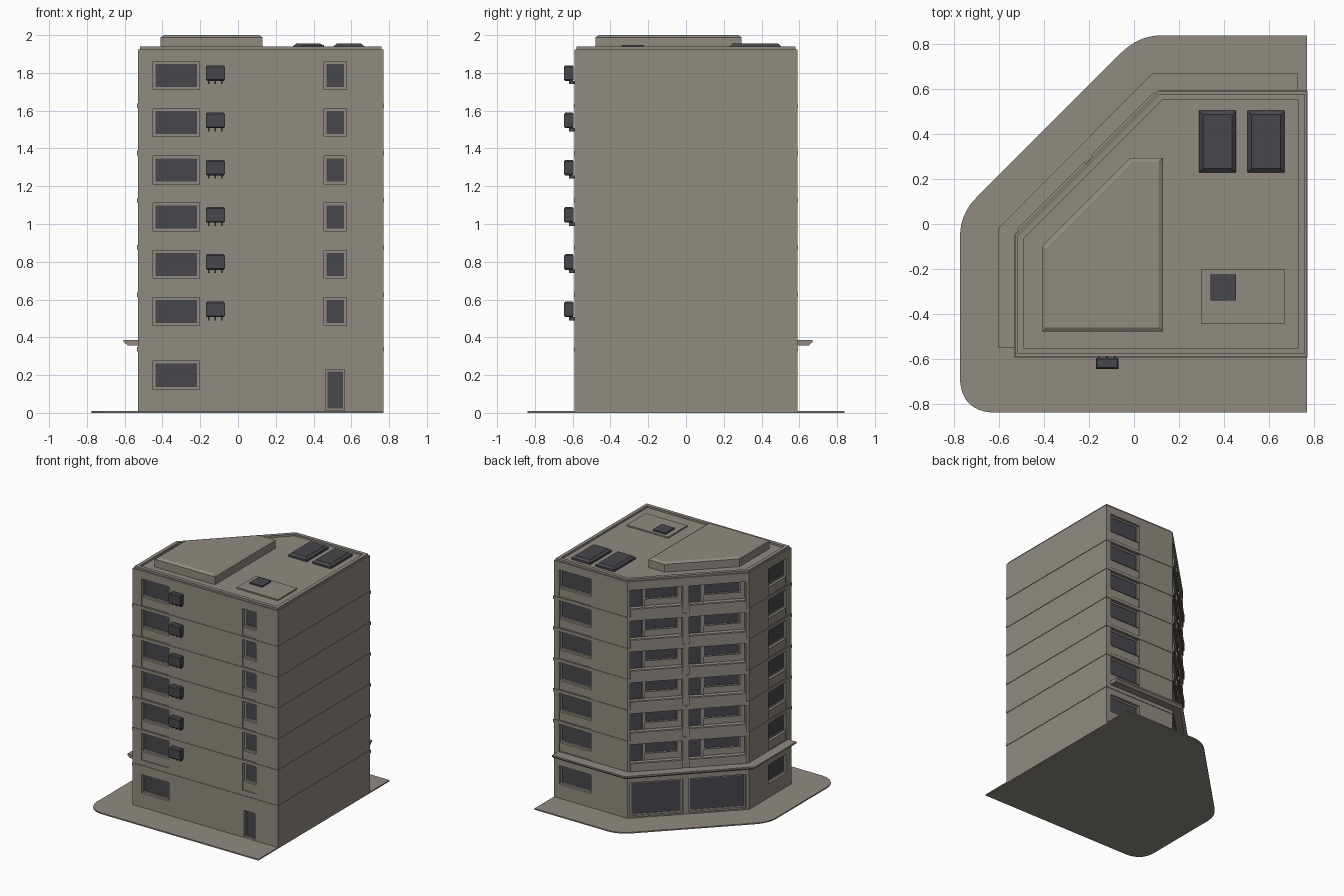
import bpy, bmesh, math
from mathutils import Vector

if "Cube" in bpy.data.objects:
    bpy.data.objects.remove(bpy.data.objects["Cube"])


def material(name, c):
    m = bpy.data.materials.new(name)
    m.diffuse_color = (*c, 1)
    m.use_nodes = True
    m.node_tree.nodes["Principled BSDF"].inputs["Base Color"].default_value = m.diffuse_color
    return m


STONE = material("warm_grey_stone", (0.28, 0.256, 0.222))
DARK = material("dark_glass_metal", (0.064, 0.062, 0.072))


class Part:
    """Collects simple solids into one named object."""

    def __init__(self, name, mat):
        self.name, self.mat, self.bm = name, mat, bmesh.new()

    def loft(self, low, z0, high, z1):
        a = [self.bm.verts.new((x, y, z0)) for x, y in low]
        b = [self.bm.verts.new((x, y, z1)) for x, y in high]
        n = len(a)
        self.bm.faces.new(a[::-1])
        self.bm.faces.new(b)
        for i in range(n):
            j = (i + 1) % n
            self.bm.faces.new((a[i], a[j], b[j], b[i]))
        return self

    def prism(self, pts, z0, z1):
        return self.loft(pts, z0, pts, z1)

    def ring(self, outer, inner, z0, z1):
        n = len(outer)
        v = [[self.bm.verts.new((x, y, z)) for x, y in p]
             for p, z in ((outer, z0), (outer, z1), (inner, z1), (inner, z0))]
        for k in range(4):
            a, b = v[k], v[(k + 1) % 4]
            for i in range(n):
                j = (i + 1) % n
                self.bm.faces.new((a[i], a[j], b[j], b[i]))
        return self

    def done(self):
        bmesh.ops.recalc_face_normals(self.bm, faces=self.bm.faces)
        me = bpy.data.meshes.new(self.name)
        self.bm.to_mesh(me)
        self.bm.free()
        me.materials.append(self.mat)
        ob = bpy.data.objects.new(self.name, me)
        bpy.context.collection.objects.link(ob)
        return ob


def rect(x0, x1, y0, y1):
    return [(x0, y0), (x1, y0), (x1, y1), (x0, y1)]


def inset(pts, d):
    """Offset a counter-clockwise convex outline inward by d."""
    p = [Vector(q) for q in pts]
    out = []
    for i in range(len(p)):
        e1 = (p[i] - p[i - 1]).normalized()
        e2 = (p[(i + 1) % len(p)] - p[i]).normalized()
        n1, n2 = Vector((-e1.y, e1.x)), Vector((-e2.y, e2.x))
        out.append(tuple(p[i] + (n1 + n2) * d / (1 + n1.dot(n2))))
    return out


class Wall:
    """Local coordinates on a wall: u along, z up, d outward."""

    def __init__(self, origin, direction):
        self.o = Vector(origin)
        self.d = Vector(direction).normalized()
        self.n = Vector((self.d.y, -self.d.x))

    def box(self, part, u0, u1, z0, z1, d0, d1):
        q = [(u0, d1), (u1, d1), (u1, d0), (u0, d0)]
        part.prism([tuple(self.o + self.d * u + self.n * d) for u, d in q], z0, z1)


# Footprint and walls
FOOT = [(-0.53, -0.59), (0.77, -0.59), (0.77, 0.59), (0.11, 0.59), (-0.53, -0.05)]
FLOORS = [0.39 + 0.25 * i for i in range(6)]
front = Wall(FOOT[0], (1, 0))
back = Wall(FOOT[2], (-1, 0))
diag = Wall(FOOT[3], (-1, -1))
left = Wall(FOOT[4], (0, -1))

cut = Part("window_cutter", STONE)
glass = Part("window_glass", DARK)
frame = Part("window_frames", STONE)
rail = Part("balcony_parapets", STONE)


def window(w, u0, u1, z0, z1, depth=0.03, f=0.013):
    w.box(cut, u0, u1, z0, z1, -depth, 0.02)
    w.box(glass, u0 + f, u1 - f, z0 + f, z1 - f, -depth - 0.002, -depth + 0.005)
    a, b = -depth - 0.002, -depth + 0.009
    w.box(frame, u0, u0 + f, z0, z1, a, b)
    w.box(frame, u1 - f, u1, z0, z1, a, b)
    w.box(frame, u0 + f, u1 - f, z0, z0 + f, a, b)
    w.box(frame, u0 + f, u1 - f, z1 - f, z1, a, b)


# Plain windows with sill panels on the front, back and left
BAYS = [(front, 0.08, 0.325), (front, 0.985, 1.105), (back, 0.045, 0.33), (left, 0.25, 0.475)]
for z in FLOORS:
    for w, u0, u1 in BAYS:
        window(w, u0, u1, z + 0.073, z + 0.22)
        w.box(cut, u0, u1, z + 0.002, z + 0.069, -0.006, 0.02)
for w, u0, u1 in (BAYS[0], BAYS[2], BAYS[3]):
    window(w, u0, u1, 0.125, 0.275)
window(front, 0.995, 1.095, 0.012, 0.23, f=0.01)

# Angled face: shop windows below, recessed balconies with door and window above
L = 0.905
for u0, u1 in ((0.02, 0.455), (0.505, 0.975)):
    a, b = u0 * L, u1 * L
    window(diag, a, b, 0.02, 0.295)
    for z in FLOORS:
        diag.box(cut, a, b, z + 0.055, z + 0.215, -0.06, 0.02)
        diag.box(rail, a, b, z, z + 0.065, -0.008, 0.012)
        diag.box(glass, a + 0.006, a + 0.1, z + 0.056, z + 0.195, -0.062, -0.054)
        diag.box(glass, a + 0.12, b - 0.04, z + 0.12, z + 0.2, -0.062, -0.054)
        for g, h in ((z + 0.11, z + 0.12), (z + 0.2, z + 0.21)):
            diag.box(frame, a + 0.11, b - 0.03, g, h, -0.062, -0.048)
        diag.box(frame, a + 0.1, a + 0.12, z + 0.056, z + 0.21, -0.062, -0.048)
        diag.box(frame, b - 0.04, b - 0.03, z + 0.12, z + 0.2, -0.062, -0.048)

# Main body with openings cut
body = Part("building_body", STONE).prism(FOOT, 0.005, 1.925).done()
cutter = cut.done()
cutter.hide_render = True
mod = body.modifiers.new("openings", 'BOOLEAN')
mod.operation, mod.solver, mod.object = 'DIFFERENCE', 'EXACT', cutter
bpy.context.view_layer.objects.active = body
bpy.ops.object.modifier_apply(modifier=mod.name)
bpy.data.objects.remove(cutter)
for p in (glass, frame, rail):
    p.done()

# Floor bands
bands = Part("floor_bands", STONE)
for z in [0.325] + [f + 0.223 for f in FLOORS[:-1]]:
    bands.ring(inset(FOOT, -0.004), inset(FOOT, 0.003), z, z + 0.025)
bands.done()

# Pavement slab with rounded corners
slab = [(0.77, -0.84), (0.77, 0.84)]
for c, p, n in (((0.02, 0.84), (0.12, 0.84), (-0.06, 0.76)),
                ((-0.775, 0.045), (-0.70, 0.12), (-0.775, -0.055)),
                ((-0.775, -0.84), (-0.775, -0.70), (-0.635, -0.84))):
    c, p, n = Vector(c), Vector(p), Vector(n)
    k = 0.15 if c.y < -0.5 else 0
    for i in range(9):
        t = i / 8
        q = p * (1 - t) ** 2 + c * 2 * t * (1 - t) + n * t * t
        slab.append(tuple(q + (p + n - 2 * c) * k * t * (1 - t)))
Part("pavement", STONE).prism(slab, 0, 0.01).done()


# Canopy over the ground floor, with a sloped underside
def canopy_outline(d):
    return [(-0.5, -0.55), (-0.605 + d, -0.55), (-0.605 + d, -0.02 - d * 0.4),
            (0.08 + d * 0.4, 0.67 - d), (0.73, 0.67 - d), (0.73, 0.56),
            (0.122, 0.56), (-0.5, -0.062)]


canopy = Part("canopy", STONE)
canopy.loft(canopy_outline(0.02), 0.358, canopy_outline(0), 0.375)
canopy.prism(canopy_outline(0), 0.375, 0.387)
canopy.done()

# Roof parapet and stepped roof block
Part("roof_parapet", STONE).ring(inset(FOOT, 0.01), inset(FOOT, 0.038), 1.92, 1.94).done()
BLOCK = [(-0.41, -0.48), (0.13, -0.48), (0.13, 0.295), (-0.015, 0.295), (-0.41, -0.10)]
block = Part("roof_block", STONE).prism(BLOCK, 1.92, 1.988)
block.loft(BLOCK, 1.988, inset(BLOCK, 0.018), 2.0)
block.done()

# Skylights, roof pad and hatch
sky = Part("skylights", DARK)
for x in (0.29, 0.505):
    r = rect(x, x + 0.165, 0.23, 0.505)
    sky.prism(r, 1.92, 1.94).loft(r, 1.94, inset(r, 0.018), 1.955)
sky.done()
Part("roof_pad", STONE).prism(rect(0.30, 0.67, -0.445, -0.20), 1.92, 1.936).done()
Part("roof_hatch", DARK).prism(rect(0.34, 0.455, -0.34, -0.225), 1.93, 1.947).done()

# Air conditioners on the front with small brackets
ac = Part("air_conditioners", DARK)
for z in FLOORS:
    r = rect(-0.17, -0.07, -0.645, -0.595)
    ac.loft(inset(r, 0.006), z + 0.117, r, z + 0.124)
    ac.prism(r, z + 0.124, z + 0.192)
    ac.loft(r, z + 0.192, inset(r, 0.006), z + 0.2)
    for x in (-0.155, -0.12, -0.085):
        ac.prism(rect(x - 0.004, x + 0.004, -0.62, -0.588), z + 0.1, z + 0.118)
ac.done()
